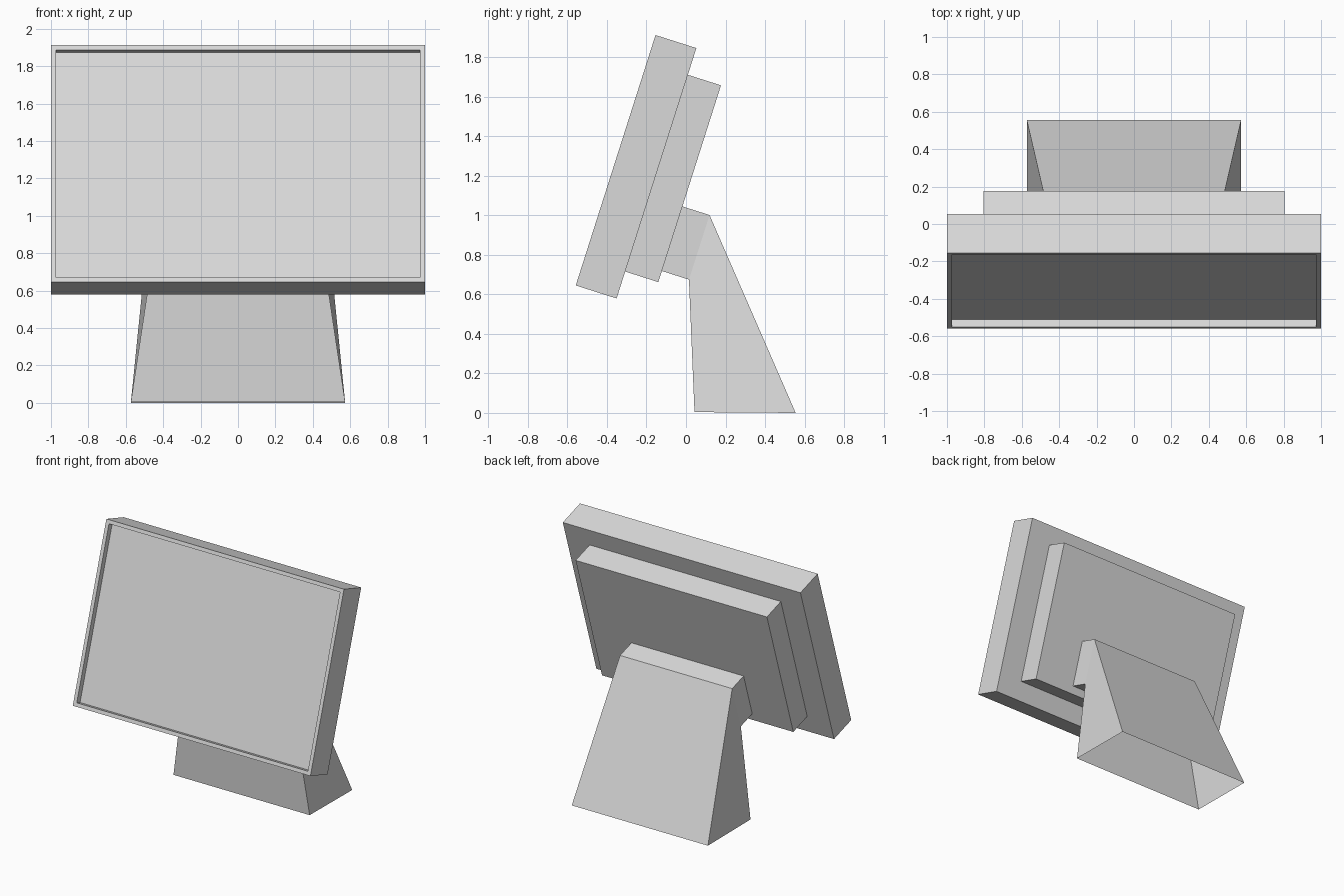
import bpy, bmesh, math
from mathutils import Vector, Matrix

if "Cube" in bpy.data.objects:
    bpy.data.objects.remove(bpy.data.objects["Cube"], do_unlink=True)

grey = bpy.data.materials.new("light_grey")
grey.use_nodes = True
grey.diffuse_color = (0.7, 0.7, 0.7, 1)
grey.node_tree.nodes["Principled BSDF"].inputs["Base Color"].default_value = (0.7, 0.7, 0.7, 1)

# Leaning frame: x across, y into the display, z up along the screen
TILT = Matrix.Translation((0, -0.558, 0.645)) @ Matrix.Rotation(math.radians(-17.67), 4, 'X')


def finish(name, bm):
    bmesh.ops.recalc_face_normals(bm, faces=bm.faces)
    mesh = bpy.data.meshes.new(name)
    bm.to_mesh(mesh)
    bm.free()
    mesh.materials.append(grey)
    obj = bpy.data.objects.new(name, mesh)
    bpy.context.collection.objects.link(obj)


def slab(half_width, y0, y1, z0, z1):
    """Box in the leaning frame."""
    bm = bmesh.new()
    bmesh.ops.create_cube(bm, size=1)
    for v in bm.verts:
        v.co = Vector((v.co.x * 2 * half_width,
                       y0 if v.co.y < 0 else y1,
                       z0 if v.co.z < 0 else z1))
    return bm


# Display housing with a sunken screen
bm = slab(1.0, 0, 0.217, 0, 1.33)
bm.normal_update()
screen = min(bm.faces, key=lambda f: f.normal.y)
bmesh.ops.inset_region(bm, faces=[screen], thickness=0.039)
rim = bmesh.ops.extrude_discrete_faces(bm, faces=[screen])["faces"]
bmesh.ops.translate(bm, verts=rim[0].verts, vec=(0, 0.042, 0))
bm.transform(TILT)
finish("display_housing", bm)

# Raised rear cover
bm = slab(0.805, 0.217, 0.393, 0.143, 1.188)
bm.transform(TILT)
finish("rear_cover", bm)


# Stand: neck lofted into a flared foot, open underneath
def ring(bm, half_width, upper, lower):
    pts = [(half_width, upper), (-half_width, upper),
           (-half_width, lower), (half_width, lower)]
    return [bm.verts.new((x, p[0], p[1])) for x, p in pts]


def lean(y, z):
    return (TILT @ Vector((0, y, z))).yz


bm = bmesh.new()
rings = [ring(bm, 0.472, lean(0.393, 0.545), lean(0.393, 0.202)),
         ring(bm, 0.472, lean(0.537, 0.545), lean(0.537, 0.202)),
         ring(bm, 0.573, (0.555, 0), (0.043, 0.004))]
bm.faces.new(rings[0])
for a, b in zip(rings, rings[1:]):
    for i in range(4):
        j = (i + 1) % 4
        quad = [a[i], a[j], b[j], b[i]]
        # Keep the fold of both twisted sides mirrored
        bm.faces.new(quad[1:] + quad[:1] if i == 1 else quad)
finish("stand", bm)
